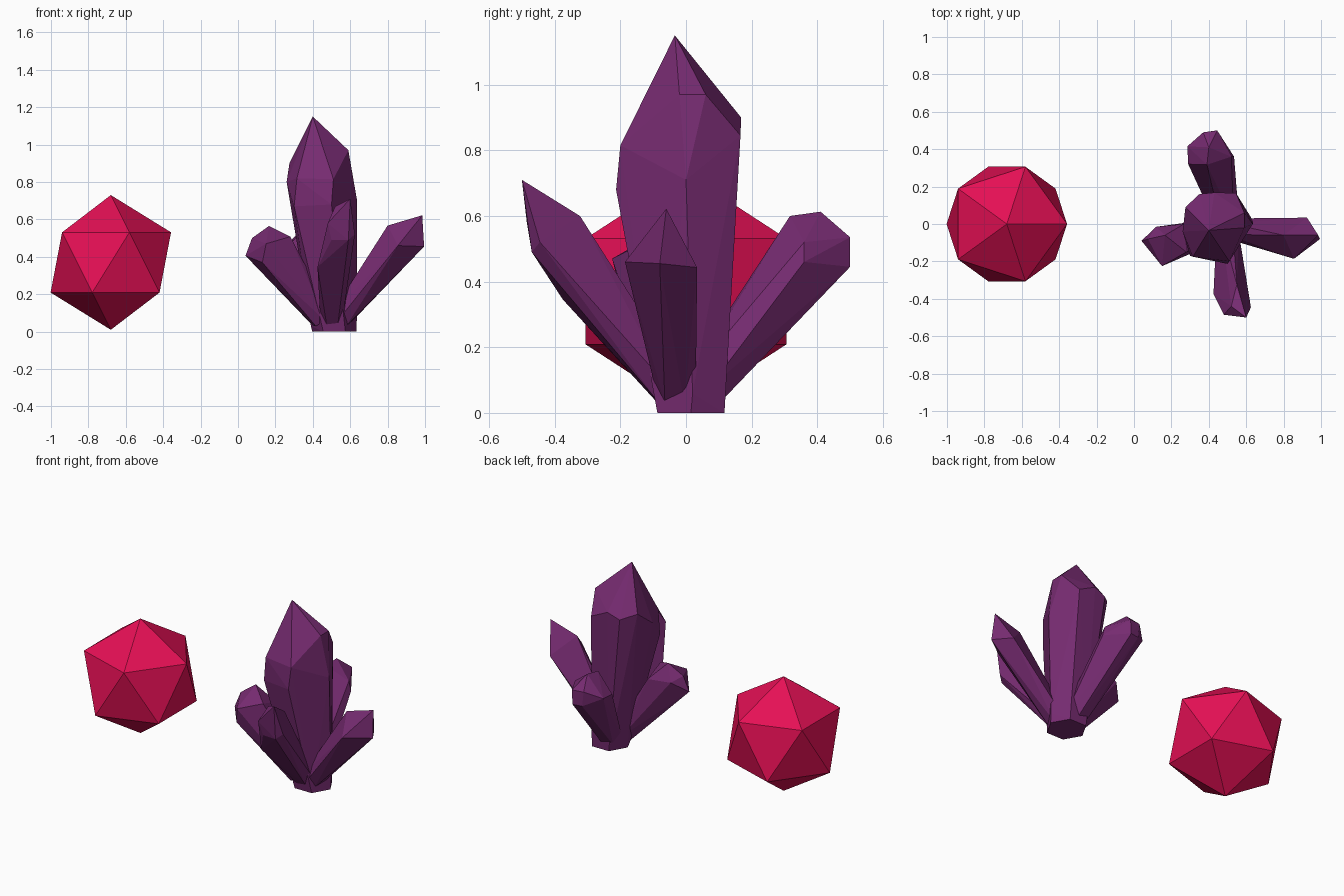
import bpy, bmesh
from math import cos, sin, pi
from mathutils import Vector


def material(name, rgb):
    m = bpy.data.materials.new(name)
    m.diffuse_color = (*rgb, 1)
    return m


ruby = material("red_gem", (0.78, 0.005, 0.09))
violet = material("purple_crystal", (0.18, 0.024, 0.163))


def crystal(name, foot, radius, head, sides=6):
    """Faceted shard: a small foot ring hulled together with the cut points of its head."""
    foot = Vector(foot)
    axis = sum((Vector(p) for p in head), Vector()) / len(head) - foot
    rot = axis.to_track_quat('Z', 'Y')
    if axis.z > 5 * axis.xy.length:          # upright shard keeps a level foot
        rot.identity()
    bm = bmesh.new()
    for i in range(sides):
        a = 2 * pi * i / sides
        bm.verts.new(foot + rot @ Vector((radius * cos(a), radius * sin(a), 0)))
    for p in head:
        bm.verts.new(p)
    hull = bmesh.ops.convex_hull(bm, input=bm.verts[:])
    inside = [v for v in hull["geom_interior"] if isinstance(v, bmesh.types.BMVert)]
    bmesh.ops.delete(bm, geom=inside, context='VERTS')
    bmesh.ops.recalc_face_normals(bm, faces=bm.faces[:])
    me = bpy.data.meshes.new(name)
    bm.to_mesh(me)
    bm.free()
    me.materials.append(violet)
    ob = bpy.data.objects.new(name, me)
    bpy.context.collection.objects.link(ob)
    return ob


# Red twenty-sided gem
bpy.ops.mesh.primitive_ico_sphere_add(subdivisions=1, radius=0.36, location=(-0.68, 0, 0.37))
gem = bpy.context.object
gem.name = "round_gem"
gem.data.materials.append(ruby)

# Tall centre crystal
crystal("centre_crystal", (0.515, 0.015, 0.0), 0.118, [
    (0.40, -0.034, 1.15),
    (0.59, 0.06, 0.97), (0.59, -0.02, 0.97), (0.51, -0.20, 0.815), (0.315, -0.175, 0.82),
    (0.26, -0.04, 0.80), (0.275, 0.09, 0.90), (0.35, 0.16, 0.87), (0.43, 0.168, 0.90),
    (0.545, 0.166, 0.845),
    (0.635, 0.0, 0.71), (0.50, -0.213, 0.68), (0.30, -0.17, 0.67),
    (0.635, 0.02, 0.06), (0.39, 0.0, 0.03)])

# Leaning crystals around it
crystal("right_crystal", (0.54, -0.03, 0.06), 0.06, [
    (0.985, -0.06, 0.622), (0.995, -0.08, 0.455), (0.855, -0.186, 0.46),
    (0.925, 0.034, 0.443), (0.80, -0.06, 0.567)])

crystal("front_crystal", (0.50, -0.05, 0.07), 0.06, [
    (0.60, -0.50, 0.71), (0.52, -0.44, 0.67), (0.55, -0.323, 0.60), (0.625, -0.445, 0.52),
    (0.48, -0.485, 0.58), (0.59, -0.47, 0.49), (0.50, -0.466, 0.49), (0.425, -0.375, 0.345)])

crystal("back_crystal", (0.49, 0.05, 0.07), 0.07, [
    (0.37, 0.49, 0.537), (0.445, 0.50, 0.535), (0.38, 0.49, 0.445), (0.44, 0.50, 0.445),
    (0.40, 0.41, 0.613), (0.39, 0.317, 0.60), (0.285, 0.415, 0.49), (0.29, 0.32, 0.48),
    (0.535, 0.36, 0.46), (0.52, 0.36, 0.52)])

crystal("left_crystal", (0.45, -0.03, 0.06), 0.06, [
    (0.04, -0.09, 0.406), (0.075, -0.08, 0.50), (0.166, -0.06, 0.565), (0.118, -0.015, 0.47),
    (0.15, -0.225, 0.47), (0.28, -0.15, 0.508), (0.267, 0.0, 0.46), (0.13, -0.20, 0.37)])
